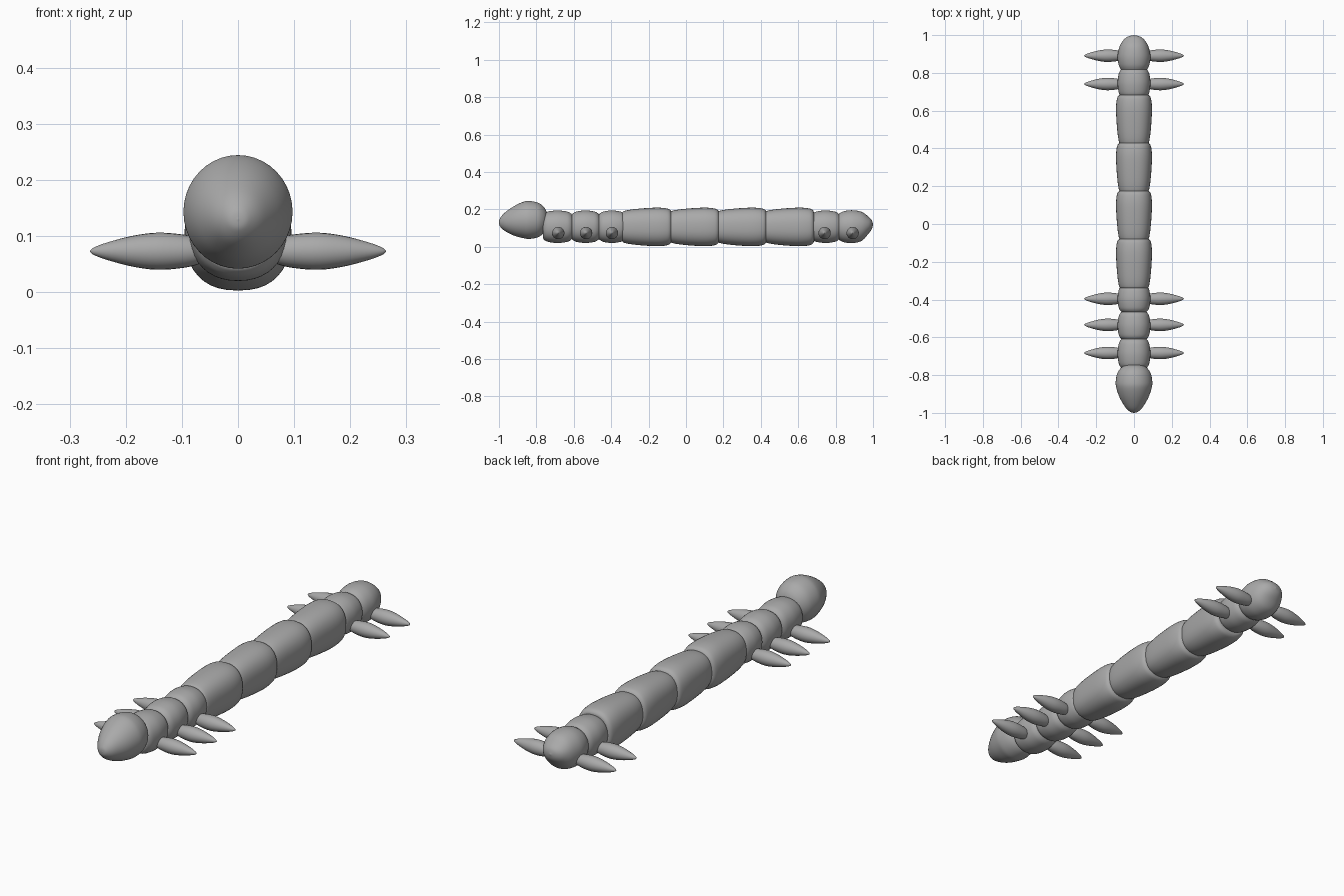
import bpy, bmesh, math

if "Cube" in bpy.data.objects:
    bpy.data.objects.remove(bpy.data.objects["Cube"])

grey = bpy.data.materials.new("plain grey")
grey.diffuse_color = (0.4, 0.4, 0.4, 1)
grey.use_nodes = True
grey.node_tree.nodes["Principled BSDF"].inputs["Base Color"].default_value = grey.diffuse_color


def loft(name, stations, power=2.0, sides=40, steps=6, axis="Y"):
    """Skin superelliptic rings along an axis. Station: (position, half width, half height, centre z)."""
    # Catmull-Rom smoothing between the stations
    pts = []
    n = len(stations)
    for i in range(n - 1):
        p = [stations[max(i - 1, 0)], stations[i], stations[i + 1], stations[min(i + 2, n - 1)]]
        for s in range(steps):
            t = s / steps
            pts.append([0.5 * (2 * b + (c - a) * t + (2 * a - 5 * b + 4 * c - d) * t * t
                               + (3 * b - a - 3 * c + d) * t ** 3) for a, b, c, d in zip(*p)])
    pts.append(list(stations[-1]))
    bm = bmesh.new()
    rings = []
    for pos, w, h, z in pts:
        ring = []
        for k in range(sides):
            a = 2 * math.pi * k / sides
            c, s = math.cos(a), math.sin(a)
            u = math.copysign(abs(c) ** (2 / power), c) * max(w, 0.0005)
            v = z + math.copysign(abs(s) ** (2 / power), s) * max(h, 0.0005)
            ring.append(bm.verts.new((u, pos, v) if axis == "Y" else (pos, u, v)))
        rings.append(ring)
    for r0, r1 in zip(rings, rings[1:]):
        for k in range(sides):
            j = (k + 1) % sides
            bm.faces.new((r0[k], r0[j], r1[j], r1[k]))
    bm.faces.new(rings[0])
    bm.faces.new(rings[-1])
    bmesh.ops.recalc_face_normals(bm, faces=bm.faces)
    me = bpy.data.meshes.new(name)
    bm.to_mesh(me)
    bm.free()
    me.materials.append(grey)
    ob = bpy.data.objects.new(name, me)
    bpy.context.collection.objects.link(ob)
    bpy.ops.object.select_all(action="DESELECT")
    ob.select_set(True)
    bpy.context.view_layer.objects.active = ob
    bpy.ops.object.shade_smooth_by_angle(angle=math.radians(50))
    return ob


# Egg-shaped head, narrow end forward
egg = [(-1.0, 0), (-0.995, 0.02), (-0.97, 0.047), (-0.92, 0.077), (-0.87, 0.095),
       (-0.835, 0.099), (-0.79, 0.09), (-0.76, 0.068), (-0.745, 0.04), (-0.74, 0)]
loft("head", [(y, r * 0.98, r * 1.02, 0.13 + 0.013 * min(1, (y + 1) / 0.13)) for y, r in egg])


# Short barrel rings that carry the legs
def barrel(name, y0, y1):
    shape = [(0, 0.06), (0.04, 0.07), (0.18, 0.081), (0.5, 0.087),
             (0.82, 0.081), (0.96, 0.07), (1, 0.06)]
    loft(name, [(y0 + (y1 - y0) * t, r, r, 0.107) for t, r in shape], power=2.2)


for i, (y0, y1) in enumerate([(-0.765, -0.608), (-0.612, -0.463), (-0.467, -0.325)]):
    barrel(f"chest_ring_{i + 1}", y0, y1)
barrel("rear_ring", 0.67, 0.822)

# Four long body segments, each flaring towards the back
flare = [(0, 0.07), (0.025, 0.08), (0.2, 0.089), (0.5, 0.096),
         (0.75, 0.098), (0.92, 0.093), (0.985, 0.083), (1, 0.07)]
for i in range(4):
    start = -0.34 + i * 0.254
    loft(f"body_segment_{i + 1}",
         [(start + 0.262 * t, r * 0.97, r * 1.05, 0.106) for t, r in flare], power=2.4)

# Tail cap, rounded from above and wedge-like from the side
loft("tail_cap", [(0.812, 0.06, 0.06, 0.107), (0.818, 0.07, 0.07, 0.107),
                  (0.845, 0.082, 0.083, 0.107), (0.89, 0.087, 0.088, 0.107),
                  (0.94, 0.076, 0.077, 0.109), (0.975, 0.055, 0.046, 0.115),
                  (0.993, 0.03, 0.024, 0.118), (1.0, 0, 0, 0.119)], power=2.1)

# Pod-shaped legs, mirrored left and right
pod = [(0.045, 0), (0.05, 0.012), (0.07, 0.023), (0.10, 0.03), (0.145, 0.033),
       (0.19, 0.027), (0.235, 0.015), (0.258, 0.006), (0.264, 0)]
for i, y in enumerate([-0.683, -0.534, -0.396, 0.741, 0.891]):
    for side, sx in (("right", 1), ("left", -1)):
        leg = loft(f"leg_{side}_{i + 1}", [(sx * x, r, r, 0.073) for x, r in pod],
                   sides=24, steps=4, axis="X")
        leg.location.y = y
